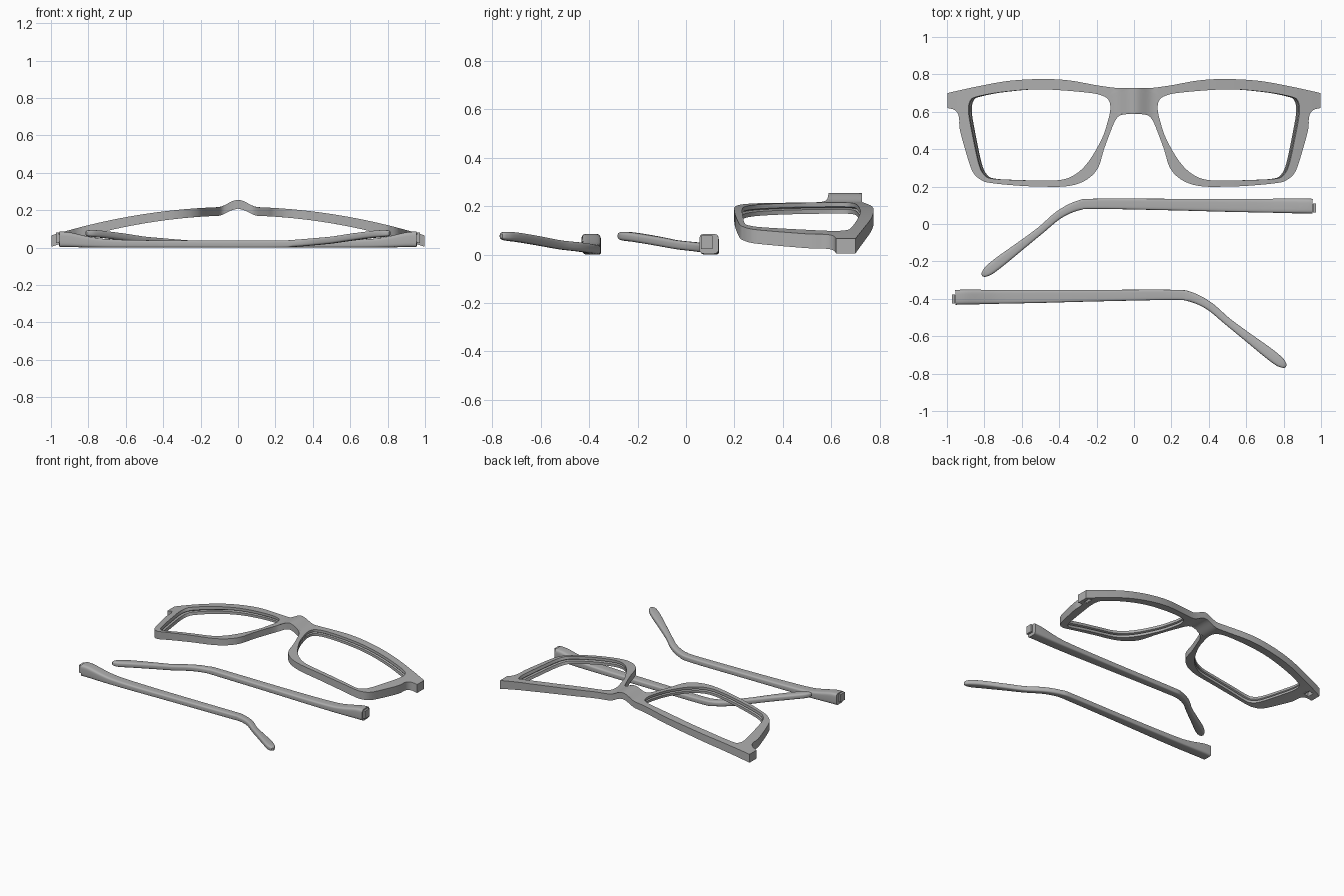
import bpy, bmesh, math
from mathutils import Vector

if "Cube" in bpy.data.objects:
    bpy.data.objects.remove(bpy.data.objects["Cube"])

grey = bpy.data.materials.new("plain grey")
grey.diffuse_color = (0.42, 0.42, 0.42, 1)
grey.use_nodes = True
grey.node_tree.nodes["Principled BSDF"].inputs["Base Color"].default_value = grey.diffuse_color


def finish(name, bm, angle=35):
    bmesh.ops.remove_doubles(bm, verts=bm.verts, dist=0.0004)
    bmesh.ops.recalc_face_normals(bm, faces=bm.faces)
    me = bpy.data.meshes.new(name)
    bm.to_mesh(me)
    bm.free()
    me.materials.append(grey)
    ob = bpy.data.objects.new(name, me)
    bpy.context.collection.objects.link(ob)
    for o in bpy.context.selected_objects:
        o.select_set(False)
    ob.select_set(True)
    bpy.context.view_layer.objects.active = ob
    bpy.ops.object.shade_smooth_by_angle(angle=math.radians(angle))
    return ob


def spline(pts, closed, steps=8):
    """Catmull-Rom through points of any dimension."""
    n, out = len(pts), []
    get = (lambda i: pts[i % n]) if closed else (lambda i: pts[max(0, min(n - 1, i))])
    for i in range(n if closed else n - 1):
        a, b, c, d = (get(i + k) for k in (-1, 0, 1, 2))
        for s in range(steps):
            t = s / steps
            out.append([0.5 * (2 * q + (r - p) * t + (2 * p - 5 * q + 4 * r - u) * t * t
                               + (3 * q - p - 3 * r + u) * t ** 3)
                        for p, q, r, u in zip(a, b, c, d)])
    if not closed:
        out.append(list(pts[-1]))
    return out


# ---- front frame: half outline and lens opening, mirrored ----
C = (0.5, 0.6)
upper = [(0, .727), (.085, .727), (.19, .74), (.35, .768), (.5, .775), (.67, .765), (.83, .737), (.998, .70)]
lower = [(.998, .62), (.965, .612), (.945, .595), (.935, .565), (.93, .5), (.89, .355), (.86, .275), (.82, .237),
         (.77, .22), (.62, .205), (.5, .2), (.38, .2), (.3, .215), (.235, .25), (.19, .305), (.16, .4),
         (.125, .495), (.1, .553), (.075, .58), (.03, .588), (0, .588)]
outer = spline(upper, False) + spline(lower, False)
inner = spline([(.127, .61), (.132, .655), (.16, .682), (.245, .702), (.5, .72), (.7, .706), (.835, .682),
                (.875, .66), (.885, .6), (.865, .48), (.83, .32), (.8, .262), (.755, .242), (.62, .235),
                (.5, .232), (.38, .238), (.3, .275), (.235, .345), (.17, .46), (.14, .55)], True)


def hit(poly, a):
    """Where a ray from the lens centre crosses the outline."""
    dx, dy = math.cos(a), math.sin(a)
    best = None
    for i, p in enumerate(poly):
        q = poly[(i + 1) % len(poly)]
        ex, ey = q[0] - p[0], q[1] - p[1]
        den = dx * ey - dy * ex
        if abs(den) < 1e-9:
            continue
        wx, wy = p[0] - C[0], p[1] - C[1]
        t, u = (wx * ey - wy * ex) / den, (wx * dy - wy * dx) / den
        if t > 0 and -1e-5 <= u <= 1 + 1e-5 and (best is None or t > best):
            best = t
    return Vector((C[0] + dx * best, C[1] + dy * best))


def z_front(x, f):
    """Height across the bowed frame: f = 1 top face, f = 0 bottom face."""
    bump = 0.037 * (0.5 + 0.5 * math.cos(math.pi * min(1, abs(x) / 0.11)))
    top, bot = 0.218 - 0.153 * x * x, 0.172 - 0.168 * x * x
    return bot + (top - bot) * f + bump


angles = [math.atan2(y - C[1], x - C[0]) % math.tau for x, y in outer]
angles += [math.atan2(y - C[1], x - C[0]) % math.tau for x, y in inner]
angles = sorted(set(round(a, 4) for a in angles))
R = 8
bm = bmesh.new()
rings = []
for a in angles:
    o, i = hit(outer, a), hit(inner, a)
    d = (o - i).normalized()
    lean = Vector((-0.018 * i.x / 0.88, 0))
    sect = [(o.lerp(i, k / R), 1) for k in range(R + 1)]
    # lens groove inside the rim
    sect += [(i + lean * .35, .62), (i + lean * .5 + d * .014, .5), (i + lean * .65, .38)]
    sect += [((i + lean).lerp(o, k / R), 0) for k in range(R + 1)]
    rings.append([bm.verts.new((max(0, p.x), p.y, z_front(p.x, f))) for p, f in sect])
for j, r in enumerate(rings):
    s = rings[(j + 1) % len(rings)]
    for k in range(len(r)):
        m = (k + 1) % len(r)
        # the closing wall is left open where the halves meet at the bridge
        if k == len(r) - 1 and max(r[k].co.x, s[k].co.x) < 1e-3:
            continue
        bm.faces.new((r[k], r[m], s[m], s[k]))
dup = bmesh.ops.duplicate(bm, geom=bm.verts[:] + bm.edges[:] + bm.faces[:])
new = [g for g in dup["geom"] if isinstance(g, bmesh.types.BMVert)]
for v in new:
    v.co.x *= -1
bmesh.ops.reverse_faces(bm, faces=[g for g in dup["geom"] if isinstance(g, bmesh.types.BMFace)])
frame = finish("front_frame", bm)

# hinge pockets in the underside of the end pieces
bm = bmesh.new()
for s in (-1, 1):
    g = bmesh.ops.create_cube(bm, size=1)
    for v in g["verts"]:
        v.co = Vector((v.co.x * .03 + s * .945, v.co.y * .05 + .655, v.co.z * .06 + .02))
cutter = finish("hinge_pocket_cutter", bm)
cutter.hide_render = True
cutter.hide_set(True)
mod = frame.modifiers.new("pockets", 'BOOLEAN')
mod.operation, mod.object, mod.solver = 'DIFFERENCE', cutter, 'EXACT'

# ---- temples: x, y, width, bottom, top along the arm ----
arm = [(.955, .095, .08, .003, .086), (.9, .096, .08, .003, .082), (.8, .097, .077, .001, .06),
       (.7, .098, .074, 0, .046), (.5, .1, .07, 0, .04), (.2, .104, .062, 0, .038), (-.2, .108, .055, 0, .038),
       (-.3, .098, .052, .004, .042), (-.4, .05, .044, .012, .05), (-.5, -.034, .04, .022, .059),
       (-.6, -.112, .047, .036, .074), (-.715, -.2, .058, .051, .089), (-.775, -.247, .054, .057, .094),
       (-.802, -.268, .034, .062, .092), (-.812, -.276, .014, .068, .086)]
SEG = 24


def temple(name, mirror, dy):
    bm = bmesh.new()
    path = spline(arm, False, 6)
    loops = []
    for i, (x, y, w, zb, zt) in enumerate(path):
        p, q = path[max(0, i - 1)], path[min(len(path) - 1, i + 1)]
        t = Vector((q[0] - p[0], q[1] - p[1])).normalized()
        e = 0.42 if x > -.3 else 0.6      # squarer section along the straight part
        loop = []
        for k in range(SEG):
            a = math.tau * (k + .5) / SEG
            c, s = math.cos(a), math.sin(a)
            u = math.copysign(abs(c) ** e, c) * w / 2
            v = math.copysign(abs(s) ** e, s) * (zt - zb) / 2
            loop.append(bm.verts.new((mirror * (x - t.y * u), y + t.x * u + dy, (zb + zt) / 2 + v)))
        loops.append(loop)
    for a, b in zip(loops, loops[1:]):
        for k in range(SEG):
            m = (k + 1) % SEG
            bm.faces.new((a[k], a[m], b[m], b[k]))
    bm.faces.new(loops[0])
    bm.faces.new(loops[-1])
    finish(name, bm)
    # hinge tenon: a neck and a slightly wider head
    bm = bmesh.new()
    for x0, x1, w, z0, z1 in ((.945, .96, .036, .03, .07), (.958, .973, .048, .024, .08)):
        g = bmesh.ops.create_cube(bm, size=1)
        for v in g["verts"]:
            v.co = Vector((mirror * ((x0 + x1) / 2 + v.co.x * (x1 - x0)), .086 + dy + v.co.y * w,
                           (z0 + z1) / 2 + v.co.z * (z1 - z0)))
    finish(name + "_tenon", bm)


temple("back_temple", 1, 0)
temple("front_temple", -1, -.487)
